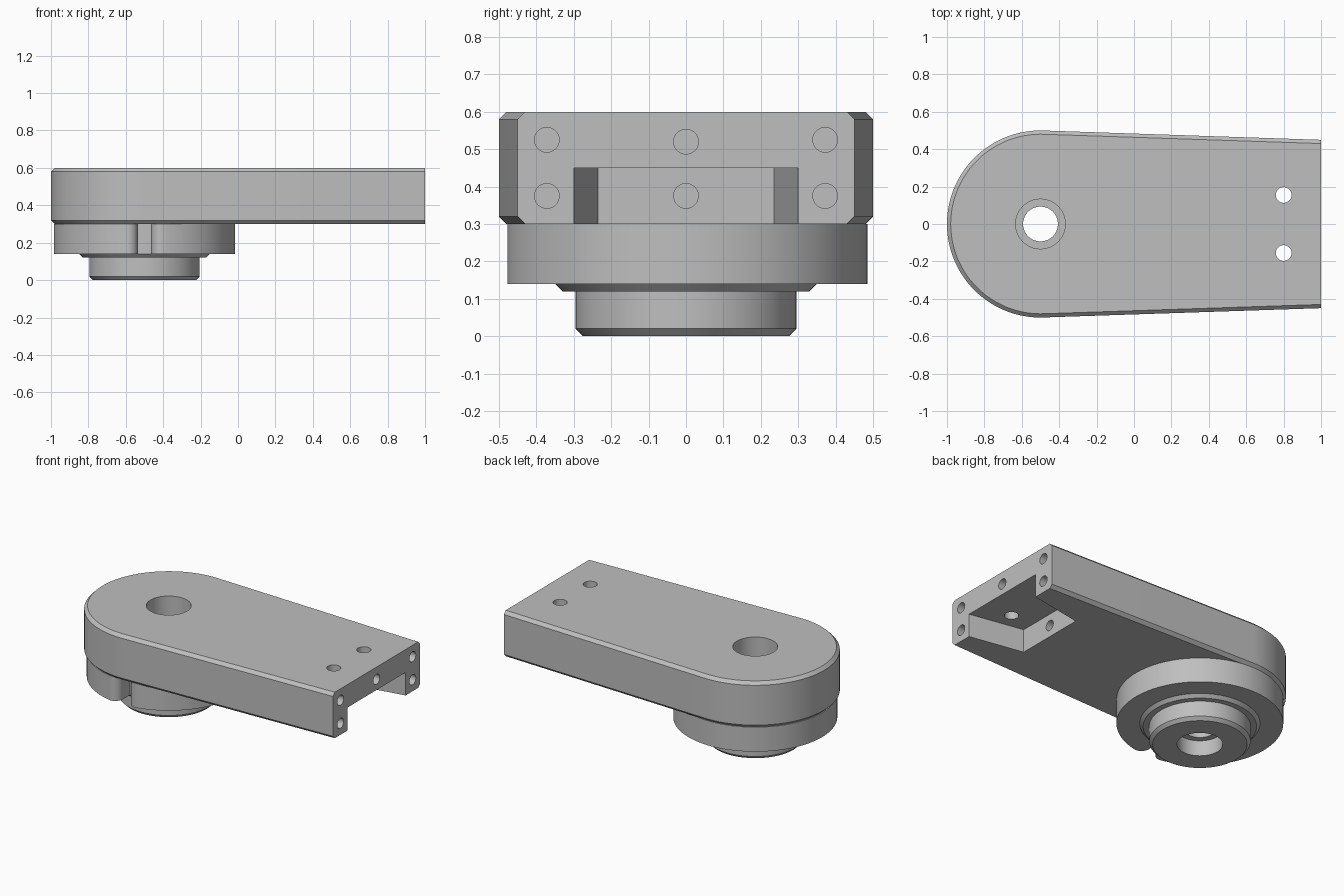
import bpy, bmesh
from math import sin, cos, pi, radians, sqrt, asin
from mathutils import Matrix, Vector

cube = bpy.data.objects.get("Cube")
if cube:
    bpy.data.objects.remove(cube, do_unlink=True)

grey = bpy.data.materials.new("machined_grey")
grey.use_nodes = True
COLOR = (0.52, 0.52, 0.52, 1)
grey.diffuse_color = COLOR
grey.node_tree.nodes["Principled BSDF"].inputs["Base Color"].default_value = COLOR

HUB_X = -0.5


def finish(name, bm):
    bmesh.ops.recalc_face_normals(bm, faces=bm.faces)
    mesh = bpy.data.meshes.new(name)
    bm.to_mesh(mesh)
    bm.free()
    mesh.materials.append(grey)
    obj = bpy.data.objects.new(name, mesh)
    bpy.context.collection.objects.link(obj)
    return obj


def loft(name, layers, close_column=False):
    """Join equal-length outlines; cap the ends, or close the stack into a loop."""
    bm = bmesh.new()
    rings = [[bm.verts.new(p) for p in layer] for layer in layers]
    pairs = list(zip(rings, rings[1:]))
    if close_column:
        pairs.append((rings[-1], rings[0]))
    else:
        bm.faces.new(rings[0])
        bm.faces.new(rings[-1])
    for a, b in pairs:
        n = len(a)
        for i in range(n):
            j = (i + 1) % n
            bm.faces.new((a[i], a[j], b[j], b[i]))
    return finish(name, bm)


def arc(cx, cy, r, start, end, steps):
    angles = [start + (end - start) * i / steps for i in range(steps + 1)]
    return [(cx + r * cos(a), cy + r * sin(a)) for a in angles]


def at_height(outline, z):
    return [(x, y, z) for x, y in outline]


def cylinder(name, centre, r, depth, axis="Z"):
    bm = bmesh.new()
    turn = Matrix.Rotation(pi / 2, 4, "Y") if axis == "X" else Matrix()
    bmesh.ops.create_cone(bm, cap_ends=True, segments=48, radius1=r, radius2=r,
                          depth=depth, matrix=Matrix.Translation(Vector(centre)) @ turn)
    return finish(name, bm)


def smooth(obj):
    bpy.ops.object.select_all(action="DESELECT")
    obj.select_set(True)
    bpy.context.view_layer.objects.active = obj
    bpy.ops.object.shade_smooth_by_angle(angle=radians(30))


def cut(obj, cutter):
    cutter.hide_render = True
    mod = obj.modifiers.new("cut", "BOOLEAN")
    mod.operation = "DIFFERENCE"
    mod.solver = "EXACT"
    mod.object = cutter
    bpy.context.view_layer.objects.active = obj
    bpy.ops.object.modifier_apply(modifier=mod.name)
    bpy.data.objects.remove(cutter, do_unlink=True)


# Arm: round hub end, slightly tapering sides, chamfered top and bottom edges
def arm_outline(inset):
    taper = asin(0.05 / 1.5)
    half = 0.45 - inset
    return [(1, half)] + arc(HUB_X, 0, 0.5 - inset, pi / 2 - taper, 1.5 * pi + taper, 72) + [(1, -half)]


CHAMFER = 0.02
arm = loft("arm", [at_height(arm_outline(d), z) for d, z in
                   ((CHAMFER, 0.3), (0, 0.32), (0, 0.58), (CHAMFER, 0.6))])

# Tapered pocket under the free end
flare = 0.065 / 0.36 * 0.1
pocket = [(0.64, -0.235), (1.1, -0.3 - flare), (1.1, 0.3 + flare), (0.64, 0.235)]
cut(arm, loft("pocket_cutter", [at_height(pocket, z) for z in (0.2, 0.45)]))

# Shaft bore and the two vertical screw holes
cut(arm, cylinder("bore_cutter", (HUB_X, 0, 0.45), 0.133, 0.5))
for side in (-1, 1):
    cut(arm, cylinder("screw_cutter", (0.8, side * 0.155, 0.55), 0.042, 0.3))
    # Blind holes in the end face
    for z in (0.375, 0.525):
        cut(arm, cylinder("end_hole_cutter", (1, side * 0.372, z), 0.033, 0.4, "X"))
cut(arm, cylinder("end_hole_cutter", (1, 0, 0.52), 0.033, 0.4, "X"))
cut(arm, cylinder("back_wall_hole_cutter", (0.64, 0, 0.375), 0.033, 0.4, "X"))

# Split clamp ring with rounded lips at the front gap
RING, GAP, LIP = 0.485, 0.035, 0.055
lip_x = GAP + LIP
lip_y = -sqrt(RING ** 2 - lip_x ** 2)
edge = asin(lip_x / RING)
inner = 0.345
gap_in = asin(GAP / inner)
ring = arc(0, 0, RING, -pi / 2 + edge, 1.5 * pi - edge, 96)
ring += arc(-lip_x, lip_y + LIP, LIP, -pi / 2, 0, 8)[1:]
ring += arc(0, 0, inner, 1.5 * pi - gap_in, -pi / 2 + gap_in, 72)
ring += arc(lip_x, lip_y + LIP, LIP, pi, 1.5 * pi, 8)[:-1]
ring = [(x + HUB_X, y) for x, y in ring]
clamp_ring = loft("clamp_ring", [at_height(ring, z) for z in (0.14, 0.3)])

# Hub: collar, boss and stepped bore as one turned profile
profile = [(0.133, 0), (0.275, 0), (0.295, 0.02), (0.295, 0.12), (0.33, 0.12),
           (0.35, 0.14), (0.35, 0.3), (0.133, 0.3), (0.133, 0.14),
           (0.093, 0.14), (0.093, 0.1), (0.133, 0.1)]
hub = loft("hub", [at_height(arc(HUB_X, 0, r, 0, 2 * pi, 72)[:-1], z) for r, z in profile],
           close_column=True)

for part in (arm, clamp_ring, hub):
    smooth(part)
